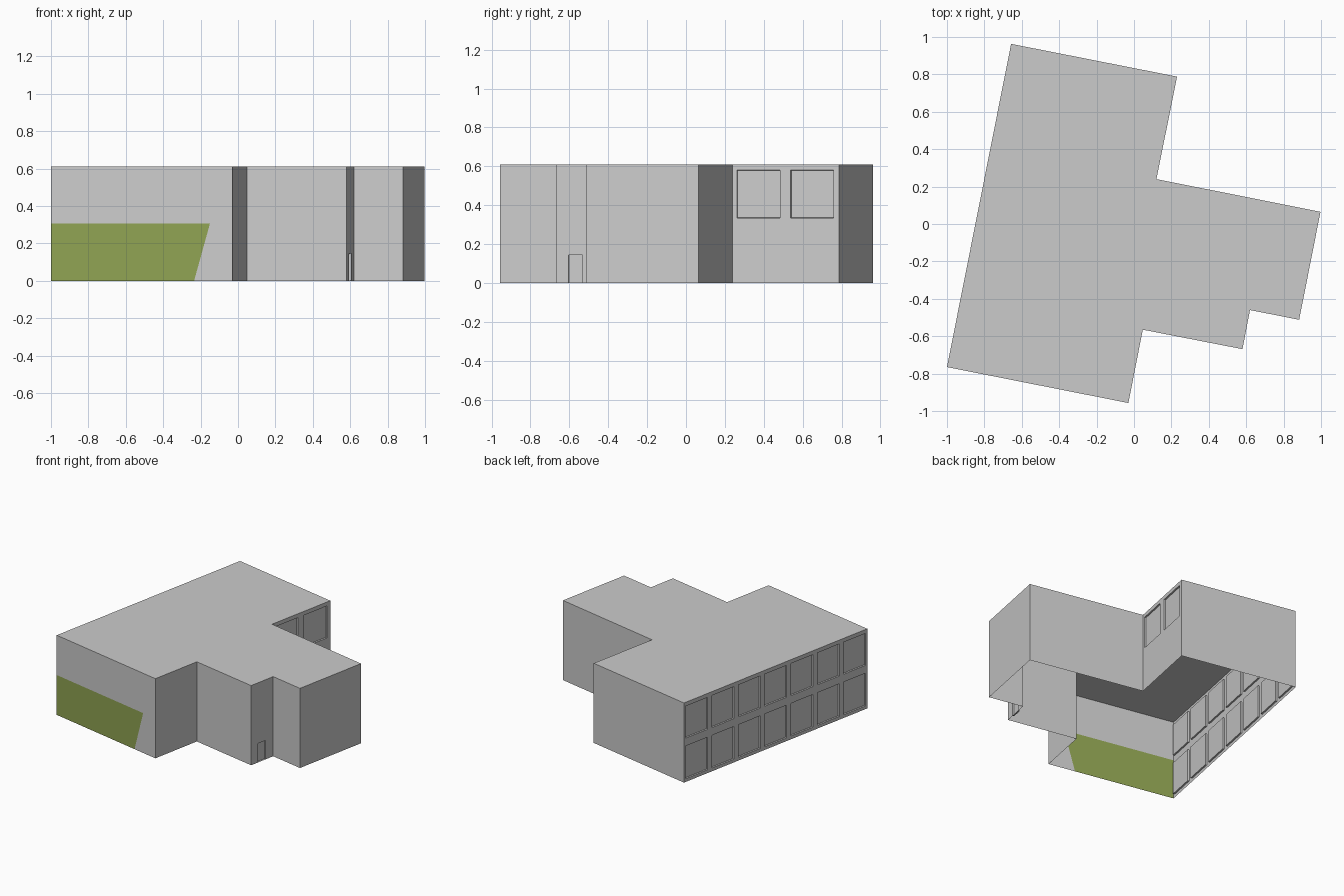
import bpy, bmesh
from mathutils import Vector

if "Cube" in bpy.data.objects:
    bpy.data.objects.remove(bpy.data.objects["Cube"])

H = 0.61
# Footprint corners, counter-clockwise from the front left
PLAN = [Vector(p) for p in [(-1, -.765), (-.03, -.957), (.047, -.565), (.58, -.669), (.62, -.46),
                            (.883, -.512), (.997, .065), (.12, .24), (.23, .788), (-.657, .963)]]


def finish(name, bm, color=None):
    mesh = bpy.data.meshes.new(name)
    bm.to_mesh(mesh)
    bm.free()
    ob = bpy.data.objects.new(name, mesh)
    bpy.context.collection.objects.link(ob)
    if color:
        mat = bpy.data.materials.new(name)
        mat.diffuse_color = color
        mat.use_nodes = True
        mat.node_tree.nodes["Principled BSDF"].inputs["Base Color"].default_value = mat.diffuse_color
        mesh.materials.append(mat)
    return ob


def along(i, t, z):
    a, b = PLAN[i], PLAN[(i + 1) % len(PLAN)]
    p = a.lerp(b, t)
    return Vector((p.x, p.y, z))


def panel(name, i, outline, color=None):
    """Flat polygon on wall i, outline given as (fraction along, height)."""
    bm = bmesh.new()
    bm.faces.new([bm.verts.new(along(i, t, z)) for t, z in outline])
    return finish(name, bm, color)


def opening_wall(name, i, cols, rows, depth=.012):
    """Wall i with a recessed pane at every column and row span."""
    ts = [0] + [t for span in cols for t in span] + [1]
    zs = sorted({0, H, *[z for span in rows for z in span]})
    bm = bmesh.new()
    grid = [[bm.verts.new(along(i, t, z)) for t in ts] for z in zs]
    panes = []
    for r in range(len(zs) - 1):
        for c in range(len(ts) - 1):
            f = bm.faces.new([grid[r][c], grid[r][c + 1], grid[r + 1][c + 1], grid[r + 1][c]])
            if c % 2 and (zs[r], zs[r + 1]) in rows:
                panes.append(f)
    bm.normal_update()
    bmesh.ops.inset_individual(bm, faces=panes, thickness=.001, depth=-depth)
    return finish(name, bm)


# Roof slab surface (the shell is open underneath)
bm = bmesh.new()
bm.faces.new([bm.verts.new((p.x, p.y, H)) for p in PLAN])
finish("roof", bm)

# Front wall with a green painted lower area
G = .305
panel("green_panel", 0, [(0, 0), (.789, 0), (.876, G), (0, G)], (.275, .366, .084, 1))
panel("front_wall", 0, [(.789, 0), (1, 0), (1, H), (0, H), (0, G), (.876, G)])

# Plain walls
for i in (1, 2, 4, 5, 6, 8):
    panel(f"plain_wall_{i}", i, [(0, 0), (1, 0), (1, H), (0, H)])

# Entrance wall, wing wall with two windows, long wall with two storeys of windows
upper, lower = (.335, .58), (.025, .275)
opening_wall("entrance_wall", 3, [(.31, .66)], [(0, .145)])
opening_wall("wing_window_wall", 7, [(.04, .445), (.545, .945)], [upper])
pitch, width, start = .1437, .12, .009
opening_wall("long_window_wall", 9,
             [(start + k * pitch, start + k * pitch + width) for k in range(7)], [upper, lower])
